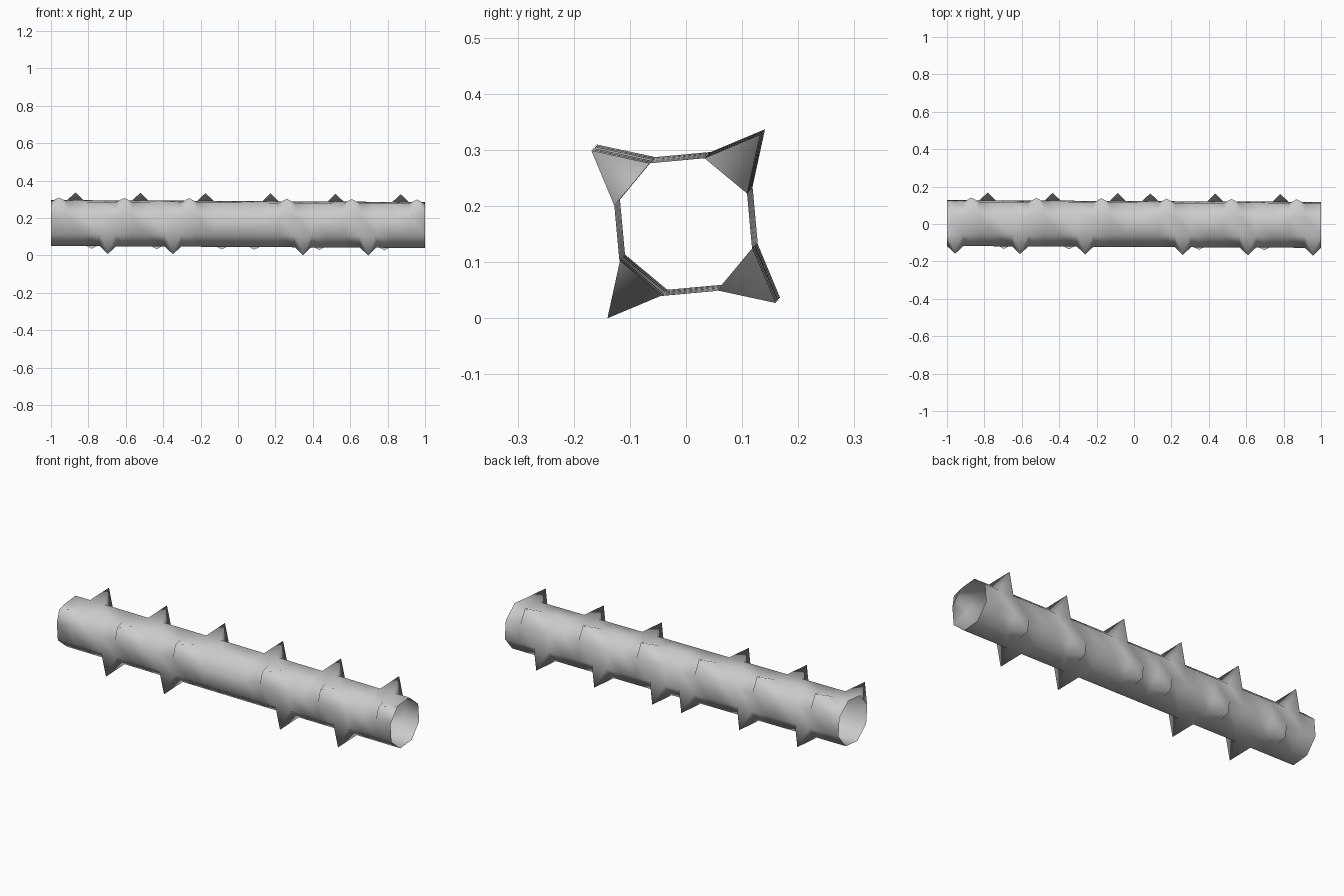
import bpy, bmesh
from math import sin, cos, radians

if "Cube" in bpy.data.objects:
    bpy.data.objects.remove(bpy.data.objects["Cube"])

SEGS, SIDES = 23, 8
TUBE_R, TIP_R, TWIST = 0.1285, 0.2135, 5.25
STEP = 2 / SEGS


def point(x, radius, angle):
    # tube axis leans slightly down and forward along x
    a = radians(angle)
    return (x, -0.005 * x + radius * cos(a), 0.168 - 0.0055 * x + radius * sin(a))


bm = bmesh.new()

# rings of the octagonal tube
rings = [[bm.verts.new(point(-1 + i * STEP, TUBE_R, TWIST + 22.5 + 45 * k))
          for k in range(SIDES)] for i in range(SEGS + 1)]

# corner faces carrying spikes, winding around the tube, mirrored about the middle
CYCLE = [2, 0, 6, 4]
MID = SEGS // 2
for i in range(SEGS):
    n = min(i, SEGS - 1 - i)
    spiked = CYCLE[n % 4] if i != MID else None
    for k in range(SIDES):
        m = (k + 1) % SIDES
        quad = [rings[i][k], rings[i][m], rings[i + 1][m], rings[i + 1][k]]
        if k == spiked:
            # pyramid spike in place of the flat panel
            tip = bm.verts.new(point(-1 + (i + 0.5) * STEP, TIP_R, TWIST + 45 + 45 * k))
            for e in range(4):
                bm.faces.new((quad[e], quad[(e + 1) % 4], tip))
        else:
            bm.faces.new(quad)

for f in bm.faces:
    f.smooth = True

mesh = bpy.data.meshes.new("spiked_tube")
bm.to_mesh(mesh)
bm.free()
obj = bpy.data.objects.new("spiked_tube", mesh)
bpy.context.collection.objects.link(obj)
